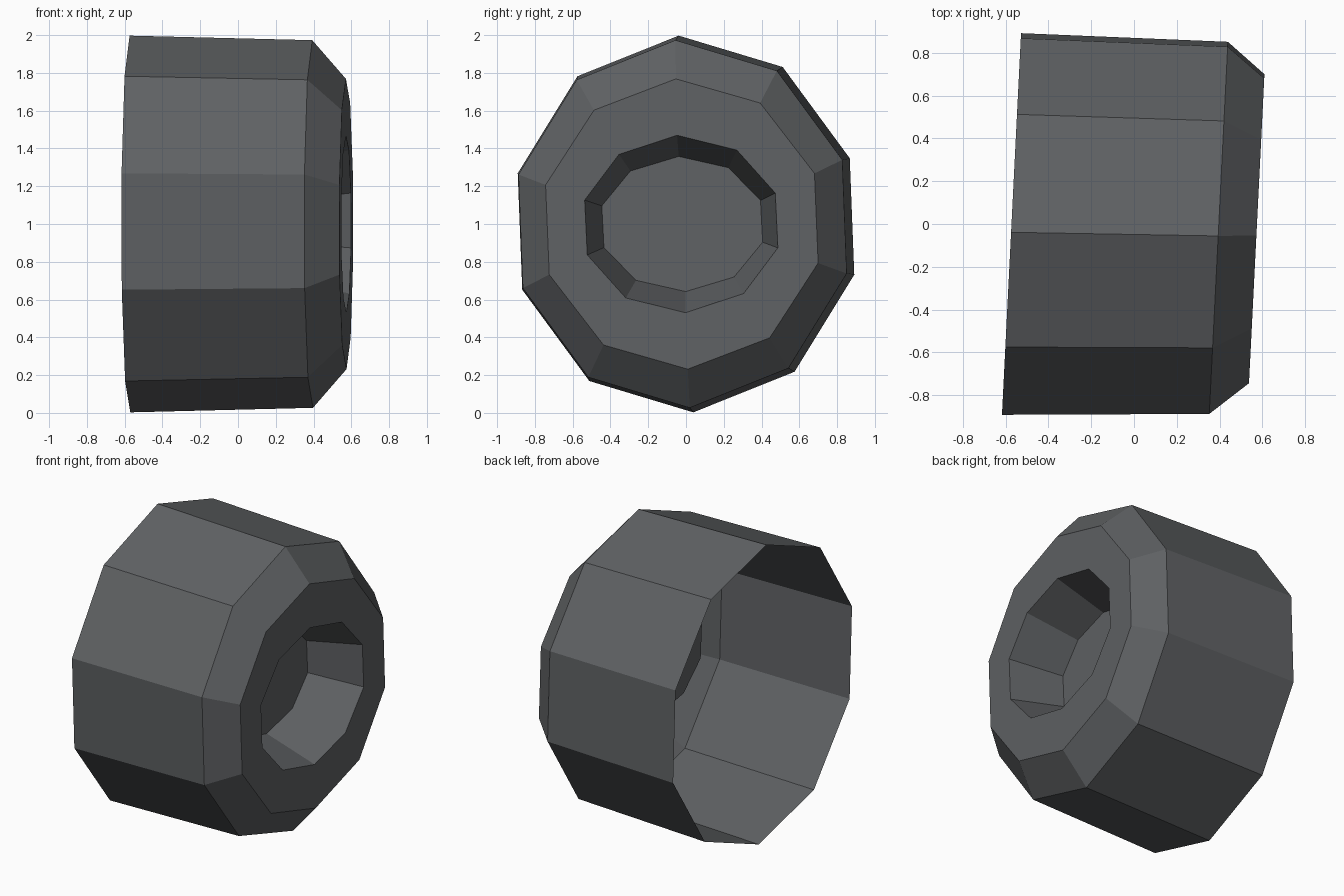
import bpy, bmesh
from math import sin, cos, pi, radians

cube = bpy.data.objects.get("Cube")
if cube:
    bpy.data.objects.remove(cube, do_unlink=True)

SIDES = 10
TURN = radians(2.4)   # slight roll around the axle
SLANT = 0.05          # slight yaw of every ring

# Rubber material
rubber = bpy.data.materials.new("dark_grey_rubber")
rubber.use_nodes = True
colour = (0.115, 0.121, 0.127, 1)
rubber.diffuse_color = colour
rubber.node_tree.nodes["Principled BSDF"].inputs["Base Color"].default_value = colour

# Rings from the open inner end to the hub floor:
# axle position, sideways centre, sideways radius, upright radius
rings = [
    (-0.572, 0.0, 0.925, 0.998),      # open rim
    (0.395, -0.018, 0.902, 0.974),    # tread shoulder
    (0.573, -0.022, 0.749, 0.769),    # outer face edge
    (0.573, -0.025, 0.531, 0.470),    # hub lip
    (0.215, -0.020, 0.442, 0.358),    # hub floor
]

bm = bmesh.new()


def add_ring(x, y, ry, rz):
    verts = []
    for i in range(SIDES):
        a = pi / 2 + TURN + 2 * pi * i / SIDES
        dy = ry * cos(a)
        verts.append(bm.verts.new((x + SLANT * dy, y + dy, 1 + rz * sin(a))))
    return verts


# Single-walled shell, closed by the recessed hub floor
loops = [add_ring(*r) for r in rings]
for a, b in zip(loops, loops[1:]):
    for i in range(SIDES):
        j = (i + 1) % SIDES
        bm.faces.new((a[i], a[j], b[j], b[i]))
bm.faces.new(loops[-1])

# Face the shell outwards
bm.normal_update()
if bm.faces[:][-1].normal.x < 0:
    bmesh.ops.reverse_faces(bm, faces=bm.faces[:])

mesh = bpy.data.meshes.new("wheel")
bm.to_mesh(mesh)
bm.free()
mesh.materials.append(rubber)
wheel = bpy.data.objects.new("wheel", mesh)
bpy.context.collection.objects.link(wheel)
